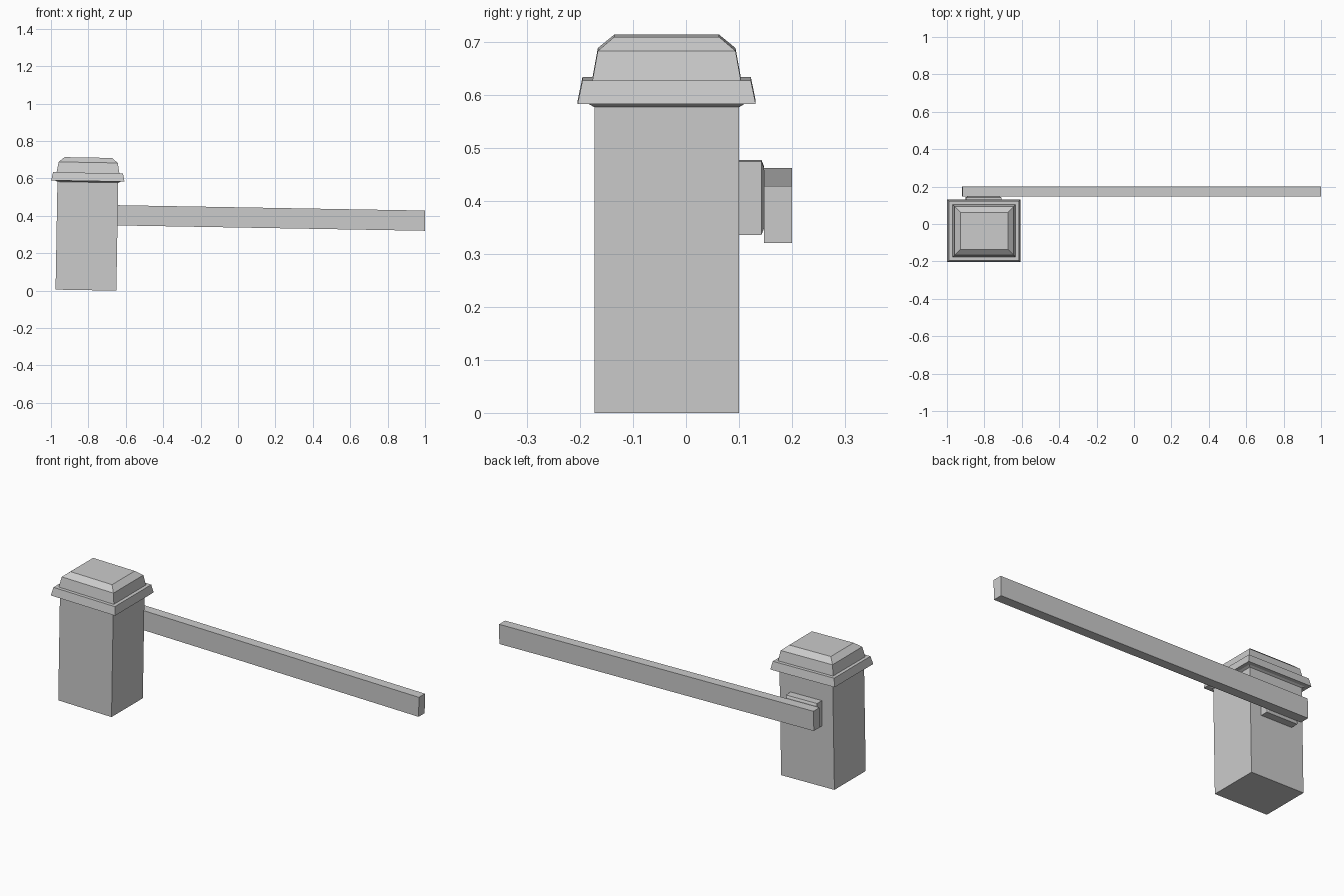
import bpy, bmesh, math
from mathutils import Matrix

if "Cube" in bpy.data.objects:
    bpy.data.objects.remove(bpy.data.objects["Cube"])

# The whole barrier leans one degree about the post's lower right edge
LEAN = Matrix.Translation((-0.65, 0, 0)) @ Matrix.Rotation(math.radians(1.0), 4, 'Y')


def loft(name, centre, rings, place=Matrix()):
    """Stack rectangles (half x, half y, height) into a closed solid."""
    bm = bmesh.new()
    loops = []
    for hx, hy, z in rings:
        loops.append([bm.verts.new((centre[0] + sx * hx, centre[1] + sy * hy, z))
                      for sx, sy in ((-1, -1), (1, -1), (1, 1), (-1, 1))])
    for a, b in zip(loops, loops[1:]):
        for i in range(4):
            j = (i + 1) % 4
            bm.faces.new((a[i], a[j], b[j], b[i]))
    bm.faces.new(loops[0][::-1])
    bm.faces.new(loops[-1])
    bm.transform(LEAN @ place)
    bmesh.ops.recalc_face_normals(bm, faces=bm.faces)
    mesh = bpy.data.meshes.new(name)
    bm.to_mesh(mesh)
    bm.free()
    obj = bpy.data.objects.new(name, mesh)
    bpy.context.collection.objects.link(obj)
    return obj


CENTRE = (-0.163, -0.0365)

# Square post
loft("post", CENTRE, [(0.1625, 0.1365, 0.0), (0.1625, 0.1365, 0.577)])

# Stepped cap: flared neck, rim, ledge, upper block and chamfered top
profile = [(0.1625, 0.577), (0.1745, 0.583), (0.196, 0.5835), (0.187, 0.6275),
           (0.168, 0.6275), (0.158, 0.683), (0.127, 0.709)]
loft("cap", CENTRE, [(h, h - 0.028 + (0.002 if i == 0 else 0), z)
                     for i, (h, z) in enumerate(profile)])

# Arm mount on the back of the post, chamfered on its outer face
to_back = Matrix.Rotation(math.radians(-90), 4, 'X')
loft("arm_mount", (-0.162, -0.404),
     [(0.095, 0.069, 0.1), (0.095, 0.069, 0.1425), (0.084, 0.058, 0.147)], to_back)

# Long barrier arm
loft("barrier_arm", ((1.643 - 0.276) / 2, 0.1735),
     [((1.643 + 0.276) / 2, 0.0265, 0.349), ((1.643 + 0.276) / 2, 0.0265, 0.457)])
